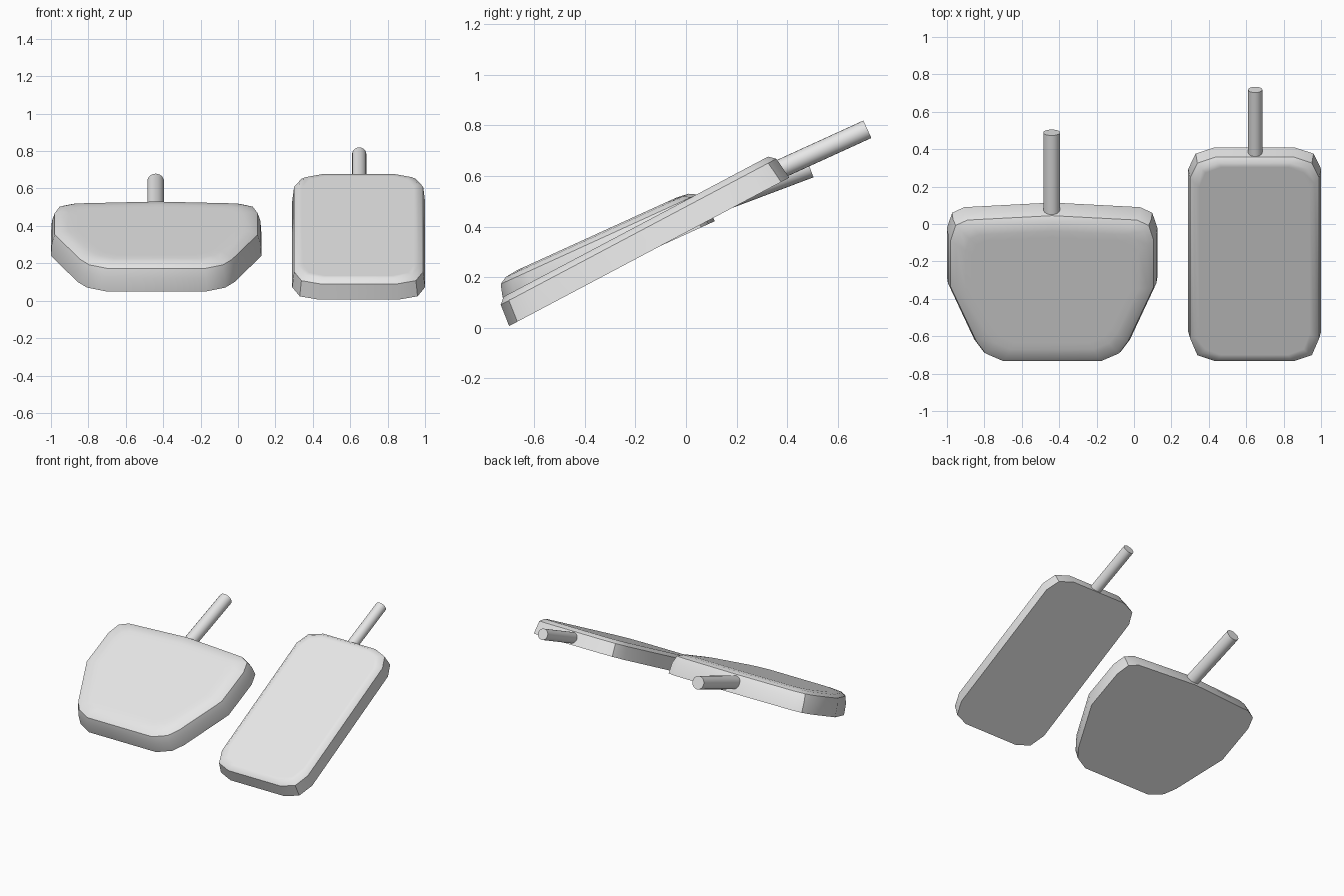
import bpy, bmesh, math
from mathutils import Vector, Matrix

if "Cube" in bpy.data.objects:
    bpy.data.objects.remove(bpy.data.objects["Cube"])

# One plain grey for everything
grey = bpy.data.materials.new("plain grey")
grey.use_nodes = True
colour = (0.8, 0.8, 0.8, 1)
grey.diffuse_color = colour
grey.node_tree.nodes["Principled BSDF"].inputs["Base Color"].default_value = colour


def finish(name, bm, matrix):
    bmesh.ops.recalc_face_normals(bm, faces=bm.faces)
    mesh = bpy.data.meshes.new(name)
    bm.to_mesh(mesh)
    bm.free()
    mesh.materials.append(grey)
    obj = bpy.data.objects.new(name, mesh)
    bpy.context.collection.objects.link(obj)
    obj.matrix_world = matrix
    bpy.ops.object.select_all(action="DESELECT")
    obj.select_set(True)
    bpy.context.view_layer.objects.active = obj
    bpy.ops.object.shade_smooth_by_angle(angle=math.radians(40))
    return obj


def pad(name, half, rings, x, lift, tilt):
    """Stack inset copies of a mirrored outline; half runs front to back on +x."""
    outline = half + [(-a, b) for a, b in reversed(half) if a > 0]
    wide = max(a for a, b in half)
    mid = (half[0][1] + half[-1][1]) / 2
    long = (half[-1][1] - half[0][1]) / 2
    bm = bmesh.new()
    loops = []
    for height, inset in rings:
        sx, sy = 1 - inset / wide, 1 - inset / long
        loops.append([bm.verts.new((a * sx, mid + (b - mid) * sy, lift + height))
                      for a, b in outline])
    n = len(outline)
    for low, high in zip(loops, loops[1:]):
        for i in range(n):
            j = (i + 1) % n
            bm.faces.new((low[i], low[j], high[j], high[i]))
    bm.faces.new(loops[0][::-1])
    bm.faces.new(loops[-1])
    turn = Matrix.Rotation(math.radians(tilt), 4, "X")
    return finish(name, bm, Matrix.Translation((x, 0, 0)) @ turn)


def rod(name, start, end, radius):
    start, end = Vector(start), Vector(end)
    axis = end - start
    bm = bmesh.new()
    bmesh.ops.create_cone(bm, cap_ends=True, segments=20, radius1=radius,
                          radius2=radius, depth=axis.length)
    turn = axis.to_track_quat("Z", "Y").to_matrix().to_4x4()
    return finish(name, bm, Matrix.Translation((start + end) / 2) @ turn)


# Long rectangular pedal with its arm
pad("long_pedal_pad",
    [(0.215, -0.616), (0.315, -0.579), (0.355, -0.476),
     (0.355, 0.51), (0.315, 0.602), (0.215, 0.639)],
    [(0, 0), (0.09, 0.01), (0.113, 0.035), (0.113, 0.06)],
    0.645, 0.333, 27.9)
rod("long_pedal_arm", (0.648, 0.33, 0.608), (0.648, 0.718, 0.785), 0.038)

# Wide pedal that narrows toward the front, with its arm
pad("wide_pedal_pad",
    [(0.27, -0.616), (0.37, -0.568), (0.42, -0.495), (0.5625, -0.16),
     (0.5625, 0.13), (0.535, 0.219), (0.47, 0.252), (0, 0.279)],
    [(0, 0), (0.075, 0.005), (0.125, 0.02), (0.142, 0.05), (0.148, 0.1), (0.148, 0.14)],
    -0.4375, 0.336, 24.5)
rod("wide_pedal_arm", (-0.44, 0.03, 0.464), (-0.44, 0.489, 0.637), 0.045)
